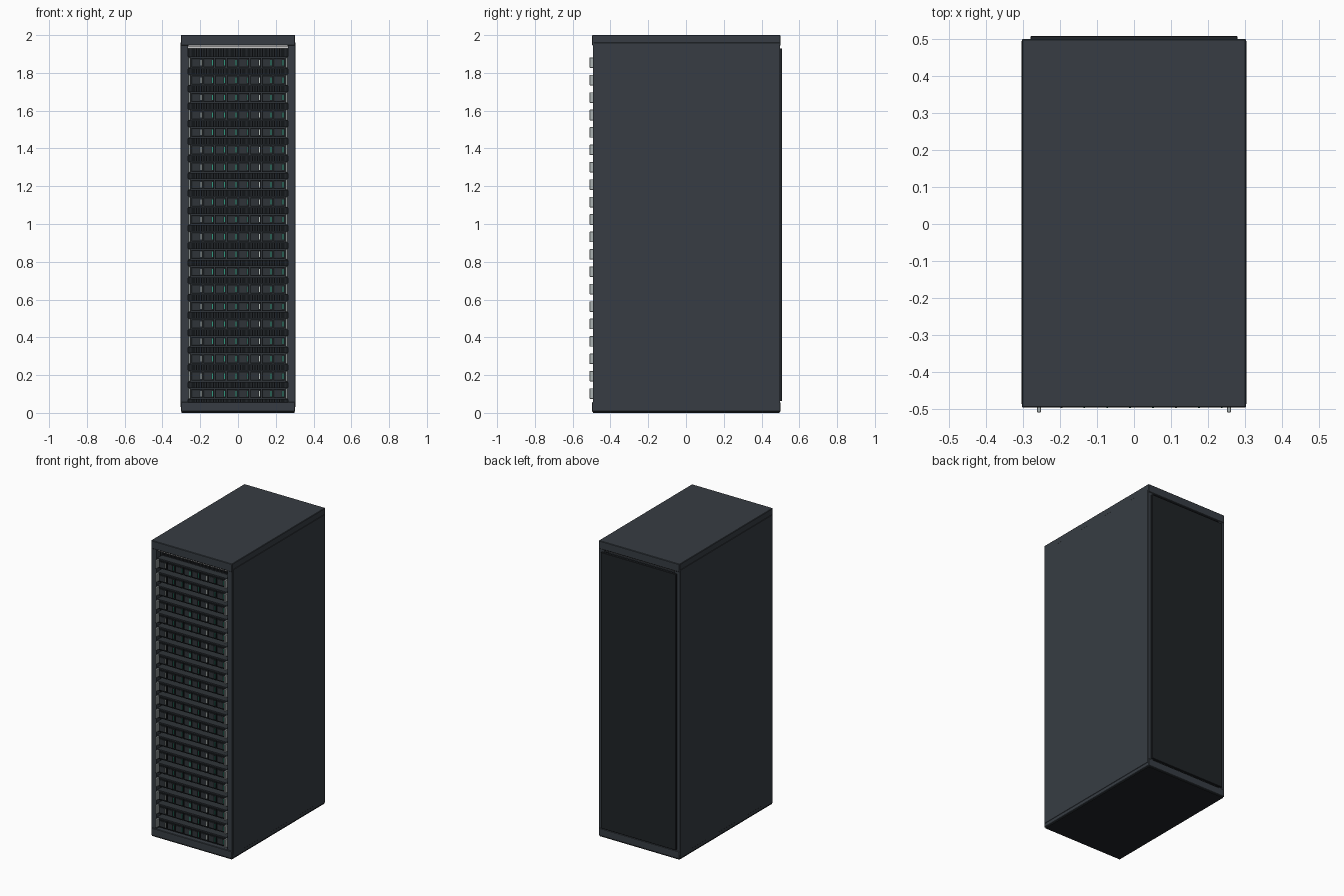
import bpy, bmesh
from mathutils import Matrix, Vector

if "Cube" in bpy.data.objects:
    bpy.data.objects.remove(bpy.data.objects["Cube"])


def material(name, r, g, b):
    m = bpy.data.materials.new(name)
    m.diffuse_color = (r, g, b, 1)
    m.use_nodes = True
    m.node_tree.nodes["Principled BSDF"].inputs["Base Color"].default_value = m.diffuse_color
    return m


SHELL = material("shell", 0.038, 0.046, 0.056)
DARK = material("dark", 0.014, 0.017, 0.02)
TRAY = material("tray", 0.028, 0.034, 0.04)
METAL = material("metal", 0.42, 0.46, 0.46)
GREEN = material("green", 0.03, 0.34, 0.22)
PALE = material("pale", 0.5, 0.55, 0.52)
LIGHT = material("light", 1, 1, 1)


def boxes(name, mat, spans, bevel=0.0):
    """One object made of boxes, each given as (x0, x1, y0, y1, z0, z1)."""
    bm = bmesh.new()
    for x0, x1, y0, y1, z0, z1 in spans:
        mid = Vector(((x0 + x1) / 2, (y0 + y1) / 2, (z0 + z1) / 2))
        size = Matrix.Diagonal((x1 - x0, y1 - y0, z1 - z0, 1))
        bmesh.ops.create_cube(bm, size=1, matrix=Matrix.Translation(mid) @ size)
    mesh = bpy.data.meshes.new(name)
    bm.to_mesh(mesh)
    bm.free()
    mesh.materials.append(mat)
    ob = bpy.data.objects.new(name, mesh)
    bpy.context.collection.objects.link(ob)
    if bevel:
        mod = ob.modifiers.new("bevel", 'BEVEL')
        mod.width = bevel
        mod.segments = 1
    return ob


def both(x0, x1, *rest):
    """A box and its mirror image across x = 0."""
    return [(x0, x1, *rest), (-x1, -x0, *rest)]


# Cabinet shell
boxes("top_cap", SHELL, [(-0.303, 0.303, -0.497, 0.501, 1.945, 2.0)], 0.003)
boxes("base", SHELL, [(-0.303, 0.303, -0.497, 0.501, 0.006, 0.057)], 0.003)
boxes("base_plate", DARK, [(-0.298, 0.298, -0.492, 0.496, 0.0, 0.008)])
boxes("side_panels", SHELL, both(0.292, 0.305, -0.488, 0.496, 0.03, 1.96), 0.002)
boxes("front_posts", SHELL, both(0.266, 0.302, -0.493, -0.45, 0.055, 1.947))
boxes("rear_posts", SHELL, both(0.262, 0.300, 0.45, 0.498, 0.055, 1.947))
boxes("rear_door", DARK, [(-0.28, 0.28, 0.490, 0.509, 0.062, 1.93)], 0.002)

# Light panel under the cap
boxes("light_panel", LIGHT, [(-0.265, 0.265, -0.475, 0.475, 1.929, 1.942)])

# Vertical vent slats behind the servers
slats = [(-0.258 + i * 0.0129 - 0.003, -0.258 + i * 0.0129 + 0.003,
          -0.437, -0.42, 0.055, 1.93) for i in range(41)]
boxes("vent_slats", TRAY, slats)
boxes("vent_backing", DARK, [(-0.285, 0.285, -0.422, -0.41, 0.055, 1.93)])

# Stack of servers with drive bays, status lights and handles
trays, bays, grips, handles, green, pale = [], [], [], [], [], []
for n in range(20):
    z = 0.102 + n * 0.0922
    trays.append((-0.265, 0.265, -0.486, -0.415, z - 0.032, z + 0.032))
    handles += both(0.251, 0.263, -0.51, -0.484, z - 0.028, z + 0.028)
    for i in range(8):
        x = -0.217 + i * 0.062
        bays.append((x - 0.028, x + 0.028, -0.494, -0.48, z - 0.024, z + 0.024))
        grips.append((x - 0.023, x + 0.014, -0.496, -0.49, z - 0.017, z + 0.017))
        (pale if i in (0, 5) else green).append(
            (x + 0.018, x + 0.023, -0.498, -0.49, z - 0.014, z + 0.014))
boxes("server_trays", TRAY, trays)
boxes("drive_bays", DARK, bays)
boxes("drive_grips", TRAY, grips)
boxes("server_handles", METAL, handles, 0.002)
boxes("status_lights_green", GREEN, green)
boxes("status_lights_pale", PALE, pale)
